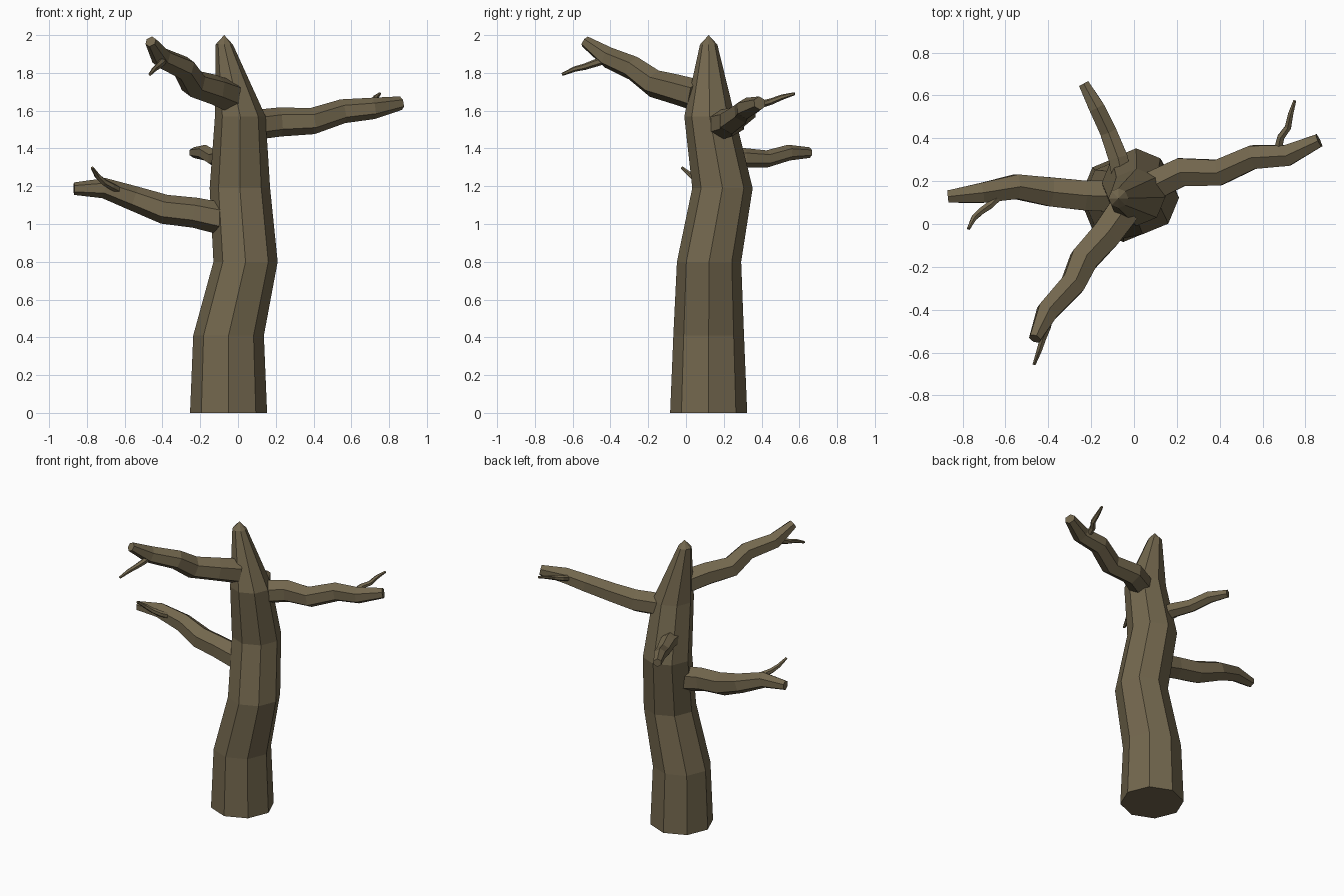
import bpy, bmesh, math
from mathutils import Vector

bark = bpy.data.materials.new("bark")
bark.diffuse_color = (0.17, 0.135, 0.075, 1)


def tube(name, stations, sides, level=False, apex=None):
    """Faceted tube through (x, y, z, radius) stations; level keeps rings flat."""
    pts = [Vector(s[:3]) for s in stations]
    bm = bmesh.new()
    rings = []
    for i, p in enumerate(pts):
        if level:
            u, v = Vector((1, 0, 0)), Vector((0, 1, 0))
        else:
            t = (pts[min(i + 1, len(pts) - 1)] - pts[max(i - 1, 0)]).normalized()
            v = t.cross(Vector((0, 0, 1))).normalized()
            u = v.cross(t)
        ring = []
        for k in range(sides):
            a = 2 * math.pi * k / sides
            ring.append(bm.verts.new(p + stations[i][3] * (u * math.cos(a) + v * math.sin(a))))
        rings.append(ring)
    for a, b in zip(rings, rings[1:]):
        for k in range(sides):
            n = (k + 1) % sides
            bm.faces.new((a[k], a[n], b[n], b[k]))
    bm.faces.new(rings[0][::-1])
    if apex:
        tip = bm.verts.new(apex)
        for k in range(sides):
            bm.faces.new((rings[-1][k], rings[-1][(k + 1) % sides], tip))
    else:
        bm.faces.new(rings[-1])
    bmesh.ops.recalc_face_normals(bm, faces=bm.faces[:])
    me = bpy.data.meshes.new(name)
    bm.to_mesh(me)
    bm.free()
    me.materials.append(bark)
    ob = bpy.data.objects.new(name, me)
    bpy.context.collection.objects.link(ob)
    return ob


# Bent eight-sided trunk with a pointed top
tube("trunk", [(-0.05, 0.12, 0, 0.204), (-0.05, 0.12, 0.41, 0.187),
               (0.04, 0.122, 0.8, 0.17), (0.01, 0.193, 1.19, 0.16),
               (0.012, 0.125, 1.57, 0.134), (-0.073, 0.12, 1.95, 0.046)],
     8, level=True, apex=(-0.073, 0.12, 2.0))

# Six-sided branches
branches = {
    "right_branch": [(0.05, 0.16, 1.52, 0.08), (0.22, 0.242, 1.54, 0.077), (0.395, 0.24, 1.545, 0.07),
                     (0.555, 0.312, 1.597, 0.064), (0.715, 0.32, 1.612, 0.057), (0.863, 0.39, 1.64, 0.036)],
    "left_branch": [(-0.09, 0.13, 1.03, 0.085), (-0.23, 0.133, 1.06, 0.08), (-0.39, 0.15, 1.078, 0.078),
                    (-0.55, 0.174, 1.135, 0.066), (-0.71, 0.145, 1.19, 0.054), (-0.868, 0.128, 1.187, 0.033)],
    "front_branch": [(-0.05, 0.06, 1.68, 0.085), (-0.13, -0.05, 1.712, 0.08), (-0.235, -0.168, 1.743, 0.075),
                     (-0.285, -0.28, 1.825, 0.065), (-0.405, -0.41, 1.88, 0.057), (-0.462, -0.535, 1.966, 0.031)],
    "back_branch": [(-0.05, 0.2, 1.34, 0.056), (-0.075, 0.31, 1.35, 0.052), (-0.12, 0.43, 1.345, 0.045),
                    (-0.175, 0.545, 1.378, 0.042), (-0.235, 0.655, 1.378, 0.028)],
}
for name, path in branches.items():
    tube(name, path, 6)

# Small twigs near the branch ends
twigs = {
    "right_twig": [(0.67, 0.34, 1.615, 0.021), (0.685, 0.405, 1.635, 0.019), (0.718, 0.45, 1.648, 0.017),
                   (0.73, 0.51, 1.672, 0.014), (0.75, 0.575, 1.69, 0.008)],
    "left_twig": [(-0.63, 0.13, 1.18, 0.021), (-0.67, 0.09, 1.2, 0.02), (-0.71, 0.062, 1.222, 0.018),
                  (-0.745, 0.03, 1.255, 0.015), (-0.772, -0.022, 1.298, 0.008)],
    "front_twig": [(-0.395, -0.43, 1.868, 0.021), (-0.405, -0.48, 1.852, 0.02), (-0.425, -0.535, 1.833, 0.017),
                   (-0.442, -0.59, 1.82, 0.014), (-0.466, -0.655, 1.792, 0.008)],
}
for name, path in twigs.items():
    tube(name, path, 6)
